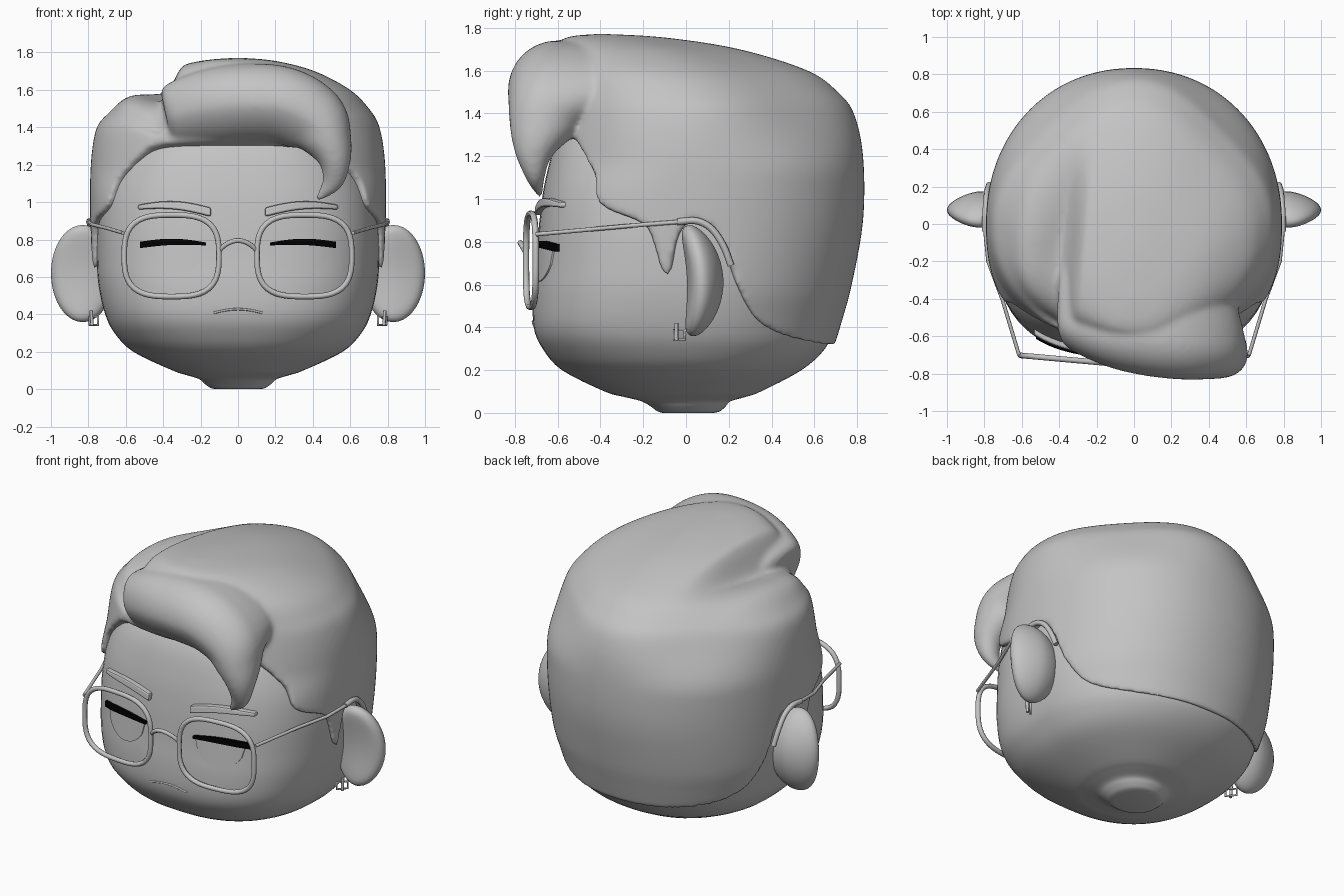
import bpy, bmesh, math
from mathutils import Vector, Matrix

if "Cube" in bpy.data.objects:
    bpy.data.objects.remove(bpy.data.objects["Cube"])


def material(name, rgb):
    m = bpy.data.materials.new(name)
    m.use_nodes = True
    m.diffuse_color = (*rgb, 1)
    m.node_tree.nodes["Principled BSDF"].inputs["Base Color"].default_value = (*rgb, 1)
    return m


GREY = material("clay grey", (0.55, 0.55, 0.55))
BLACK = material("lash black", (0.0, 0.0, 0.0))


def finish(name, bm, mat=GREY, smooth=True):
    bmesh.ops.recalc_face_normals(bm, faces=bm.faces)
    me = bpy.data.meshes.new(name)
    bm.to_mesh(me)
    bm.free()
    me.materials.append(mat)
    for p in me.polygons:
        p.use_smooth = smooth
    ob = bpy.data.objects.new(name, me)
    bpy.context.collection.objects.link(ob)
    return ob


def loft(bm, rings):
    """Skin closed rings of equal size and cap both ends."""
    rows = [[bm.verts.new(p) for p in r] for r in rings]
    n = len(rows[0])
    for a, b in zip(rows, rows[1:]):
        for i in range(n):
            j = (i + 1) % n
            bm.faces.new((a[i], a[j], b[j], b[i]))
    bm.faces.new(rows[0])
    bm.faces.new(rows[-1])


def spline(rows, steps):
    """Catmull-Rom resampling of a short table."""
    out = []
    for k in range(len(rows) - 1):
        p0, p1, p2, p3 = (rows[min(max(k + d, 0), len(rows) - 1)] for d in (-1, 0, 1, 2))
        for s in range(steps):
            t = s / steps
            out.append([b + 0.5 * t * (c - a + t * (2*a - 5*b + 4*c - d + t * (3*(b - c) + d - a)))
                        for a, b, c, d in zip(p0, p1, p2, p3)])
    return out + [list(rows[-1])]


def lookup(table, v):
    for a, b in zip(table, table[1:]):
        if v <= b[0]:
            t = max(0, (v - a[0]) / max(b[0] - a[0], 1e-6))
            return [p + t * (q - p) for p, q in zip(a, b)]
    return list(table[-1])


def smoothstep(t):
    t = min(max(t, 0), 1)
    return t * t * (3 - 2 * t)


def section_point(row, ang, front_n, pinch=0):
    """Point on a rounded section; angle runs from the front towards +x."""
    z, hw, yf, yb, yc = row
    s, c = math.sin(ang), -math.cos(ang)
    n = front_n if c < 0 else 2.1
    r = (abs(s) ** n + abs(c) ** n) ** (-1 / n)
    if c > 0:   # trim the rear diagonals
        r *= 1 - pinch * math.sin(2 * ang) ** 2
    return Vector((hw * s * r, yc + (yc - yf if c < 0 else yb - yc) * c * r, z))


def face_n(z):
    return 2.2 + .6 * smoothstep(z / .45)


# Head with neck stub: height, half width, front, back, centre
HEAD = spline([
    (0, .12, -.11, .13, 0), (.008, .15, -.135, .16, 0), (.03, .18, -.165, .185, 0),
    (.055, .21, -.21, .21, 0), (.075, .275, -.29, .28, 0), (.1, .35, -.38, .35, 0),
    (.2, .56, -.58, .54, 0), (.3, .66, -.67, .65, 0), (.4, .71, -.712, .69, 0),
    (.55, .745, -.715, .72, 0), (.7, .755, -.7, .74, 0), (.9, .75, -.685, .74, 0),
    (1.1, .71, -.655, .72, 0), (1.3, .6, -.59, .6, 0), (1.42, .4, -.45, .4, 0),
    (1.47, .05, -.05, .05, 0)], 4)
bm = bmesh.new()
loft(bm, [[section_point(r, math.tau * i / 96, face_n(r[0])) for i in range(96)] for r in HEAD])
finish("head", bm)


def face_y(x, z):
    _, hw, yf, _, _ = lookup(HEAD, z)
    n = face_n(z)
    return yf * max(0, 1 - (abs(x) / hw) ** n) ** (1 / n)


# Hair: cap above a hairline, joined with a swept front quiff
CAP = spline([
    (.3, .69, -.64, .69, 0), (.45, .738, -.68, .735, 0), (.6, .775, -.71, .775, 0),
    (.9, .79, -.72, .828, 0), (1.2, .787, -.66, .828, 0), (1.4, .757, -.63, .785, 0),
    (1.5, .7, -.62, .71, -.03), (1.6, .6, -.61, .57, -.1), (1.7, .41, -.6, .25, -.2),
    (1.755, .2, -.56, -.1, -.35), (1.772, .01, -.41, -.39, -.4)], 6)
HAIRLINE = spline([
    (0, 1.33), (32, 1.31), (42, 1.24), (48, 1.17), (53, 1.1), (57.5, .97), (74, .88),
    (78, .78), (81, .655), (84.5, .655), (87, .82), (93, .9), (101, .82), (107, .62),
    (113, .48), (120, .4), (130, .355), (148, .32), (180, .305)], 4)
COLS, ROWS = 280, 60
bm = bmesh.new()
rings = []
for k in range(ROWS + 1):
    ring = []
    for i in range(COLS):
        deg = 360 * i / COLS
        low = lookup(HAIRLINE, min(deg, 360 - deg))[1]
        z = 1.772 - (1.772 - low) * (1 - k / ROWS) ** 2
        p = section_point(lookup(CAP, z), math.radians(deg), 2.45 - .25 * smoothstep((z - 1) / .2),
                          .1 * smoothstep((z - 1.1) / .35))
        # side parting: a groove on the -x side, deepest at the front
        gap = -.36 + .1 * (p.y + .45) - p.x
        p.z -= (.18 * smoothstep(gap / .13 + .5) * (1 - .75 * smoothstep(gap / .3))
                * smoothstep((.5 - p.y) / .7) * smoothstep((z - 1.35) / .2))
        ring.append(p)
    rings.append(ring)
inner = Vector((0, 0, 1))
loft(bm, [[inner + .02 * (p - inner) for p in rings[0]]] + rings)

# Quiff stations: x, y, z, depth radius, height radius
QUIFF = spline([
    (-.385, -.51, 1.455, .1, .135), (-.34, -.525, 1.465, .145, .17), (-.15, -.58, 1.51, .18, .2),
    (.05, -.6, 1.53, .21, .21), (.25, -.62, 1.515, .212, .205), (.41, -.635, 1.43, .195, .185),
    (.49, -.67, 1.31, .15, .125), (.52, -.71, 1.2, .085, .08), (.5, -.705, 1.1, .045, .055),
    (.42, -.68, 1.01, .012, .012)], 6)
depth = Vector((0, 1, 0))
rings = []
for k, (x, y, z, ra, rb) in enumerate(QUIFF):
    a, b = QUIFF[max(k - 1, 0)], QUIFF[min(k + 1, len(QUIFF) - 1)]
    up = Vector((b[0] - a[0], 0, b[2] - a[2])).normalized().cross(depth)
    roll = smoothstep((z - 1.33) / .12)
    ring = []
    for i in range(40):
        c, s = math.cos(math.tau * i / 40), math.sin(math.tau * i / 40)
        if c > 0:       # long tail blending back into the cap
            c *= 1 + 1.7 * roll
        elif s < 0:     # scooped underside
            e = 1 + .28 * roll
            c, s = -abs(c) ** e, -abs(s) ** e
        ring.append(Vector((x, y, z)) + depth * ra * c + up * rb * s)
    rings.append(ring)
loft(bm, rings)
hair = finish("hair", bm)
rm = hair.modifiers.new("merge", 'REMESH')
rm.mode = 'VOXEL'
rm.voxel_size = .014
rm.use_smooth_shade = True
sm = hair.modifiers.new("soften", 'SMOOTH')
sm.factor = .5
sm.iterations = 12


def strip(name, x0, x1, top, bottom, depth, side, mat=GREY):
    """Thin plate laid on the face between two height functions."""
    rings = []
    for i in range(21):
        t = i / 20
        x = x0 + (x1 - x0) * t
        ring = []
        for z, d in ((top(t), -depth), (bottom(t), -depth), (bottom(t), .03), (top(t), .03)):
            ring.append((side * x, face_y(x, z) + d, z))
        rings.append(ring)
    b = bmesh.new()
    loft(b, rings)
    return finish(name, b, mat, False)


def tube(name, pts, radius, cyclic=False):
    cu = bpy.data.curves.new(name, 'CURVE')
    cu.dimensions = '3D'
    cu.bevel_depth = radius
    cu.bevel_resolution = 2
    cu.use_fill_caps = True
    sp = cu.splines.new('POLY')
    sp.points.add(len(pts) - 1)
    for q, p in zip(sp.points, pts):
        q.co = (*p, 1)
    sp.use_cyclic_u = cyclic
    cu.materials.append(GREY)
    bpy.context.collection.objects.link(bpy.data.objects.new(name, cu))


def arch(t):
    return math.sin(math.pi * t)


for side, tag in ((1, "left"), (-1, "right")):
    # Eyes, lashes and brows
    strip(tag + "_eye", .185, .485, lambda t: .775,
          lambda t: .755 - .14 * (max(0, 1 - (2 * t - 1) ** 2)) ** .5, .007, side)
    strip(tag + "_lash", .17, .525, lambda t: .784 + .004 * t + .018 * arch(t),
          lambda t: .768 - .014 * t + .01 * arch(t), .02, side, BLACK)
    brow = strip(tag + "_brow", .145, .535, lambda t: .97 + .015 * t + .027 * arch(t),
                 lambda t: .922 + .038 * t + .02 * arch(t), .03, side)
    bv = brow.modifiers.new("round", 'BEVEL')
    bv.width = .01
    bv.segments = 2

    # Ears: hollowed in front, ends bent forward, thinner outwards
    bm = bmesh.new()
    bmesh.ops.create_uvsphere(bm, u_segments=32, v_segments=20, radius=1)
    for v in bm.verts:
        x, y, z = v.co
        if y < 0:
            y += .3 * max(0, 1 - (x * x + z * z) / .8)
        v.co.y = y * (1 - .25 * max(0, side * x)) - .5 * z * z
    place = (Matrix.Translation((side * .83, .075, .62)) @ Matrix.Rotation(.04, 4, 'X')
             @ Matrix.Diagonal((.17, .1, .26, 1)))
    bmesh.ops.transform(bm, matrix=place, verts=bm.verts)
    finish(tag + "_ear", bm)

    # Square earrings with a short stem
    tube(tag + "_earring", [(side * (.77 + .022 * a), -.03 + .025 * a, .365 + .022 * b)
                            for a, b in ((-1, -1), (1, -1), (1, 1), (-1, 1))], .007, True)
    tube(tag + "_earring_stem", [(side * .785, -.045, .42), (side * .78, -.045, .34)], .009)

    # Spectacle rims
    rim = []
    for i in range(56):
        a = math.tau * i / 56
        c, s = math.cos(a), math.sin(a)
        r = (abs(c) ** 3 + abs(s) ** 3) ** (-1 / 3)
        x = .355 + .253 * c * r
        rim.append((side * x, -.757 + .09 * x, .713 + .218 * s * r))
    tube(tag + "_rim", rim, .015, True)

    # Spectacle arms hooking over the ears
    arm = [(.615, -.7, .835), (.705, -.4, .862), (.78, -.2, .88), (.797, -.03, .893)]
    tube(tag + "_arm", [(side * x, y, z) for x, y, z in arm], .01)
    hook = spline([(.797, -.04, .893), (.795, .05, .897), (.79, .12, .86),
                   (.785, .175, .78), (.775, .21, .69)], 6)
    tube(tag + "_arm_tip", [(side * x, y, z) for x, y, z in hook], .016)

# Bridge and mouth
tube("bridge", [(-.1 + .2 * i / 16, -.745 - .03 * arch(i / 16), .74 + .055 * arch(i / 16) ** .8)
                for i in range(17)], .013)
mouth = []
for i in range(17):
    x, z = -.13 + .26 * i / 16, .408 + .02 * arch(i / 16)
    mouth.append((x, face_y(x, z), z))
tube("mouth", mouth, .006)
